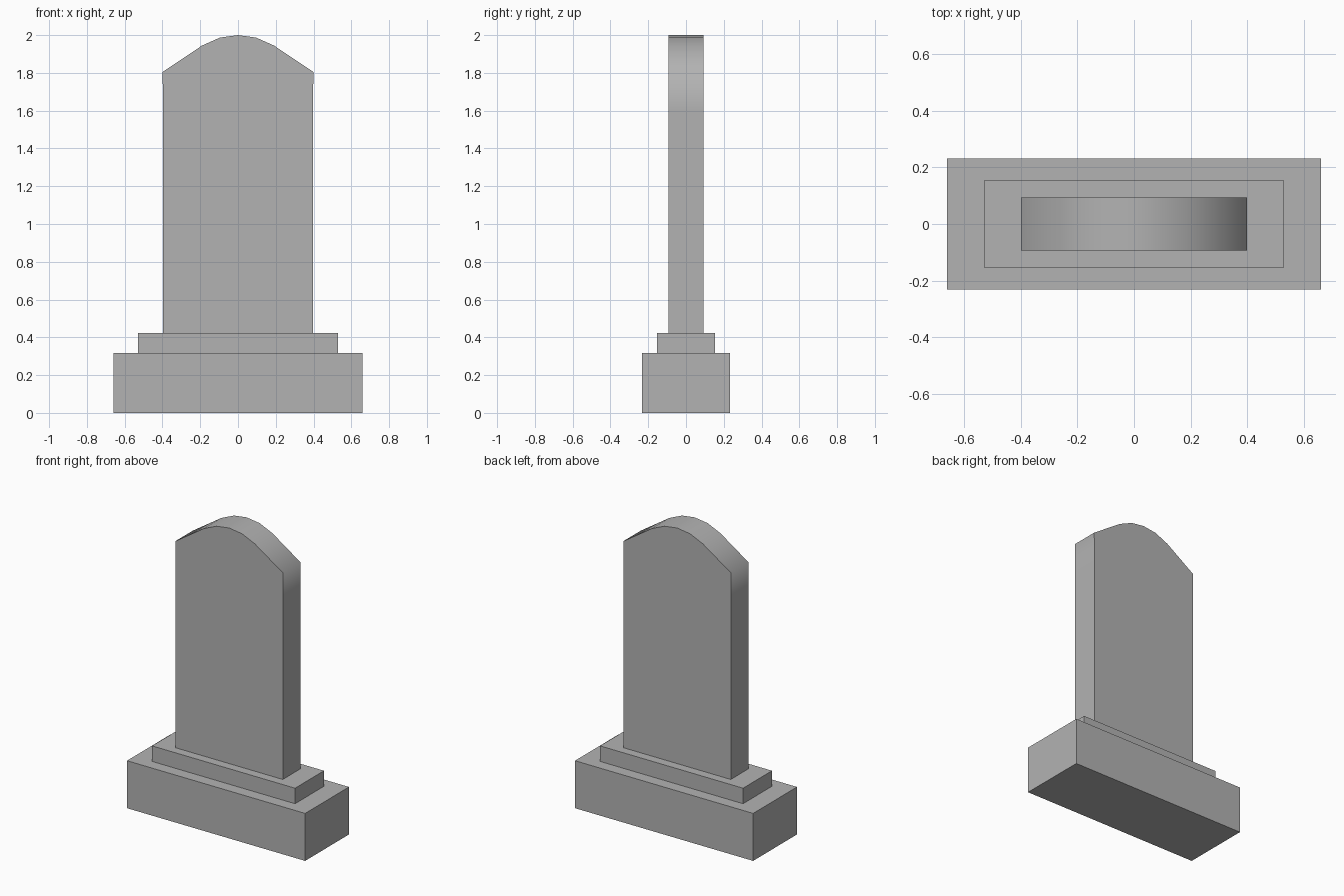
import bpy, bmesh

if "Cube" in bpy.data.objects:
    bpy.data.objects.remove(bpy.data.objects["Cube"])

# Dark grey stone
stone = bpy.data.materials.new("dark_stone")
stone.diffuse_color = (0.45, 0.45, 0.45, 1)
stone.use_nodes = True
stone.node_tree.nodes["Principled BSDF"].inputs["Base Color"].default_value = stone.diffuse_color


def link_mesh(name, bm):
    bmesh.ops.recalc_face_normals(bm, faces=bm.faces)
    mesh = bpy.data.meshes.new(name)
    bm.to_mesh(mesh)
    bm.free()
    mesh.materials.append(stone)
    obj = bpy.data.objects.new(name, mesh)
    bpy.context.collection.objects.link(obj)
    return obj


def block(name, half_x, half_y, z0, z1):
    bm = bmesh.new()
    bmesh.ops.create_cube(bm, size=1)
    for v in bm.verts:
        v.co = (v.co.x * 2 * half_x, v.co.y * 2 * half_y, z0 + (v.co.z + 0.5) * (z1 - z0))
    return link_mesh(name, bm)


def slab(name, half_profile, half_y):
    # Half outline runs from the bottom right corner up to the crown
    outline = half_profile + [(-x, z) for x, z in reversed(half_profile[:-1])]
    bm = bmesh.new()
    front = [bm.verts.new((x, -half_y, z)) for x, z in outline]
    back = [bm.verts.new((x, half_y, z)) for x, z in outline]
    caps = [bm.faces.new(front), bm.faces.new(back[::-1])]
    n = len(outline)
    for i in range(n):
        j = (i + 1) % n
        face = bm.faces.new((front[i], back[i], back[j], front[j]))
        face.smooth = i < n - 1  # rim shades smoothly, underside stays flat
    for cap in caps:
        for edge in cap.edges:
            edge.smooth = False
    return link_mesh(name, bm)


# Stepped foot
block("base_plinth", 0.66, 0.232, 0.0, 0.318)
block("upper_step", 0.53, 0.153, 0.318, 0.422)

# Upright stone with a faceted arched top
slab("upright_stone",
     [(0.397, 0.422), (0.397, 1.60), (0.399, 1.805), (0.19, 1.945), (0.095, 1.987), (0.0, 2.0)],
     0.093)
